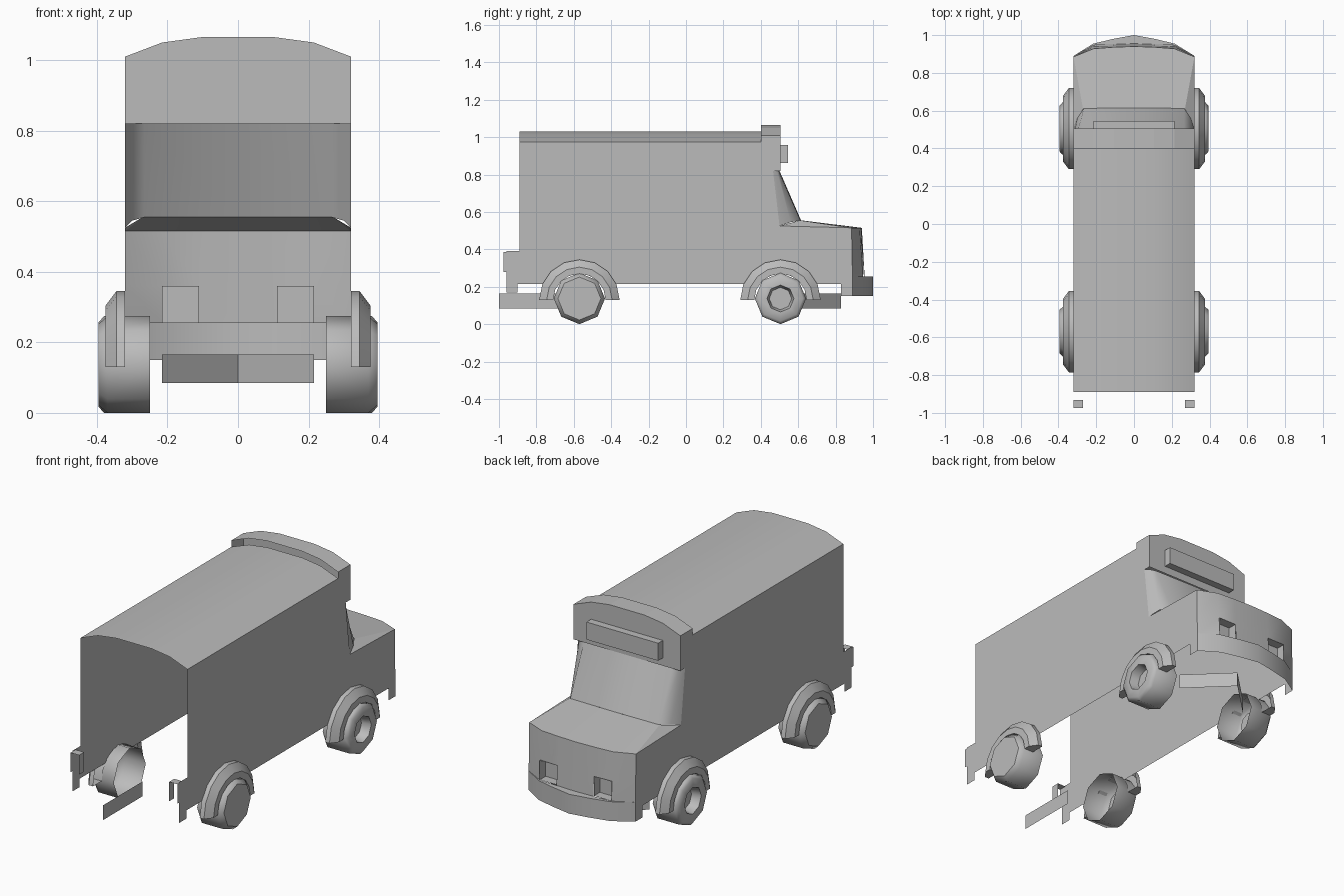
import bpy, bmesh
from math import sin, cos, pi, radians, sqrt

if "Cube" in bpy.data.objects:
    bpy.data.objects.remove(bpy.data.objects["Cube"], do_unlink=True)

grey = bpy.data.materials.new("plain grey")
grey.use_nodes = True
grey.diffuse_color = (0.5, 0.5, 0.5, 1)
grey.node_tree.nodes["Principled BSDF"].inputs["Base Color"].default_value = (0.5, 0.5, 0.5, 1)

HALF = 0.32                      # half body width
AXLES = {"rear": -0.57, "front": 0.505}
ARCH_Z, ARCH_R = 0.13, 0.14


def make(name, polys, smooth=None):
    """Object from a list of polygons, with shared points welded."""
    bm = bmesh.new()
    for poly in polys:
        bm.faces.new([bm.verts.new(p) for p in poly])
    bmesh.ops.remove_doubles(bm, verts=bm.verts, dist=0.0005)
    bmesh.ops.recalc_face_normals(bm, faces=bm.faces)
    mesh = bpy.data.meshes.new(name)
    bm.to_mesh(mesh)
    bm.free()
    mesh.materials.append(grey)
    obj = bpy.data.objects.new(name, mesh)
    bpy.context.collection.objects.link(obj)
    if smooth:
        bpy.ops.object.select_all(action='DESELECT')
        obj.select_set(True)
        bpy.context.view_layer.objects.active = obj
        bpy.ops.object.shade_smooth_by_angle(angle=radians(smooth))
    return obj


def strip(a, b):
    """Quads between two point rows."""
    return [[a[i], a[i + 1], b[i + 1], b[i]] for i in range(len(a) - 1)]


def mirror_row(half):
    """Complete a row given from the centre out to +x."""
    return [(-x, y, z) for x, y, z in reversed(half) if x > 0] + half


def box(x0, x1, y0, y1, z0, z1, skip=()):
    """Box faces; skip names the open sides."""
    def p(i, j, k):
        return ((x0, x1)[i], (y0, y1)[j], (z0, z1)[k])
    order = ((0, 0), (1, 0), (1, 1), (0, 1))
    faces = {}
    for s in (0, 1):
        faces["x-+"[0] + "-+"[s]] = [p(s, a, b) for a, b in order]
        faces["y" + "-+"[s]] = [p(a, s, b) for a, b in order]
        faces["z" + "-+"[s]] = [p(a, b, s) for a, b in order]
    return [f for k, f in faces.items() if k not in skip]


def arch(cy):
    """Wheel arch cut along the wall's lower edge."""
    dz = 0.215 - ARCH_Z
    start = pi - math_asin(dz / ARCH_R)
    end = pi - start
    return [(cy + ARCH_R * cos(start + (end - start) * i / 6),
             ARCH_Z + ARCH_R * sin(start + (end - start) * i / 6)) for i in range(7)]


def math_asin(v):
    from math import asin
    return asin(v)


# Side walls
outline = [(-.89, .975), (-.89, .39), (-.96, .39), (-.96, .17), (-.90, .17), (-.90, .215)]
outline += arch(AXLES["rear"]) + arch(AXLES["front"])
outline += [(.83, .215), (.83, .15), (.89, .15), (.89, .255), (.885, .515), (.5, .525),
            (.465, .82), (.505, .82), (.505, 1.01), (.4, 1.01), (.4, .975)]
for side, s in (("left", 1), ("right", -1)):
    make(side + "_wall", [[(s * HALF, y, z) for y, z in outline]])


# Arched roof
def crown(y, z):
    return mirror_row([(.105, y, z + .055), (.215, y, z + .04), (HALF, y, z)])


make("roof", strip(crown(-.89, .975), crown(.4, .975)), 30)

# Raised visor over the cab, with its front panel
top = crown(.505, 1.01)
make("cab_visor", strip(crown(.4, 1.01), top)
     + [top + [(HALF, .505, .82), (-HALF, .505, .82)]])
make("sign_box", box(-.215, .215, .505, .545, .862, .957))

# Windscreen wrapping round to the walls
glass_top = mirror_row([(0, .5, .82), (.265, .495, .82), (.3, .485, .82), (HALF, .465, .82)])
glass_base = mirror_row([(0, .615, .555), (.265, .612, .555), (.3, .56, .545), (HALF, .5, .525)])
make("windscreen", strip(glass_top, glass_base), 50)

# Bonnet
bonnet_back = mirror_row([(0, .615, .555), (.11, .614, .555), (.215, .612, .555), (.27, .61, .555)])
bonnet_front = mirror_row([(0, .94, .515), (.11, .936, .515), (.215, .928, .515), (HALF, .885, .515)])
cheeks = [[(s * .27, .61, .555), (s * HALF, .5, .525), (s * HALF, .885, .515)] for s in (1, -1)]
make("bonnet", strip(bonnet_back, bonnet_front) + cheeks, 30)


# Nose with two headlamp pockets
def nose_row(z):
    lean = (.515 - z) / .26
    return mirror_row([(0, .94 + .015 * lean, z), (.11, .936 + .015 * lean, z),
                       (.215, .928 + .018 * lean, z), (HALF, .885 + .005 * lean, z)])


lower = strip(nose_row(.36), nose_row(.255))
nose = strip(nose_row(.515), nose_row(.36))
nose += [f for i, f in enumerate(lower) if i not in (1, 4)]
make("nose", nose, 40)
for side, s in (("left", 1), ("right", -1)):
    x0, x1 = sorted((s * .11, s * .215))
    make(side + "_headlamp_pocket", box(x0, x1, .895, .945, .255, .36, ("y+",)))


# Bumper with a pointed ledge
def bumper_row(z):
    return mirror_row([(0, 1.0, z), (.11, .98, z), (.215, .955, z), (HALF, .89, z)])


make("front_bumper", strip(bumper_row(.255), bumper_row(.15))
     + strip(nose_row(.255), bumper_row(.255)), 40)

# Fenders and wheels
FENDER = [(.32, .215), (.345, .215), (.375, .175), (.375, .14), (.32, .14)]
RIMS = {"front": [(.25, .137), (.38, .137), (.395, .12), (.395, .072), (.345, .06), (.34, 0)],
        "rear": [(.25, .137), (.37, .137), (.395, .115), (.395, 0)]}
for end, cy in AXLES.items():
    for side, s in (("left", 1), ("right", -1)):
        arcs = [[(s * x, cy + r * cos(pi * i / 8), ARCH_Z + r * sin(pi * i / 8))
                 for x, r in FENDER] for i in range(9)]
        faces = [arcs[0], arcs[-1]]
        for a, b in zip(arcs, arcs[1:]):
            faces += strip(a, b)
        make(f"{end}_{side}_fender", faces, 30)

        rim = RIMS[end]
        rings = [[(s * x, cy + r * cos(pi * i / 4), .137 + r * sin(pi * i / 4))
                  for i in range(9)] for x, r in rim[:-1]]
        faces = []
        for a, b in zip(rings, rings[1:]):
            faces += strip(a, b)
        faces.append(rings[-1][:8])
        make(f"{end}_{side}_wheel", faces, 50)

# Tail lamps on the rear corners
for side, s in (("left", 1), ("right", -1)):
    x0, x1 = sorted((s * .27, s * HALF))
    make(side + "_tail_lamp", box(x0, x1, -.975, -.932, .28, .385, ("y-", "y+", "z-")))

# Exhaust plate and pointed cross member under the body
make("exhaust_plate", [[(-.11, -1, .085), (-.11, -.66, .085), (-.11, -.66, .165), (-.11, -1, .165)]])
rail = [(-.215, .62), (0, .83), (.215, .62)]
make("cross_member", strip([(x, y, .085) for x, y in rail], [(x, y, .165) for x, y in rail]))
